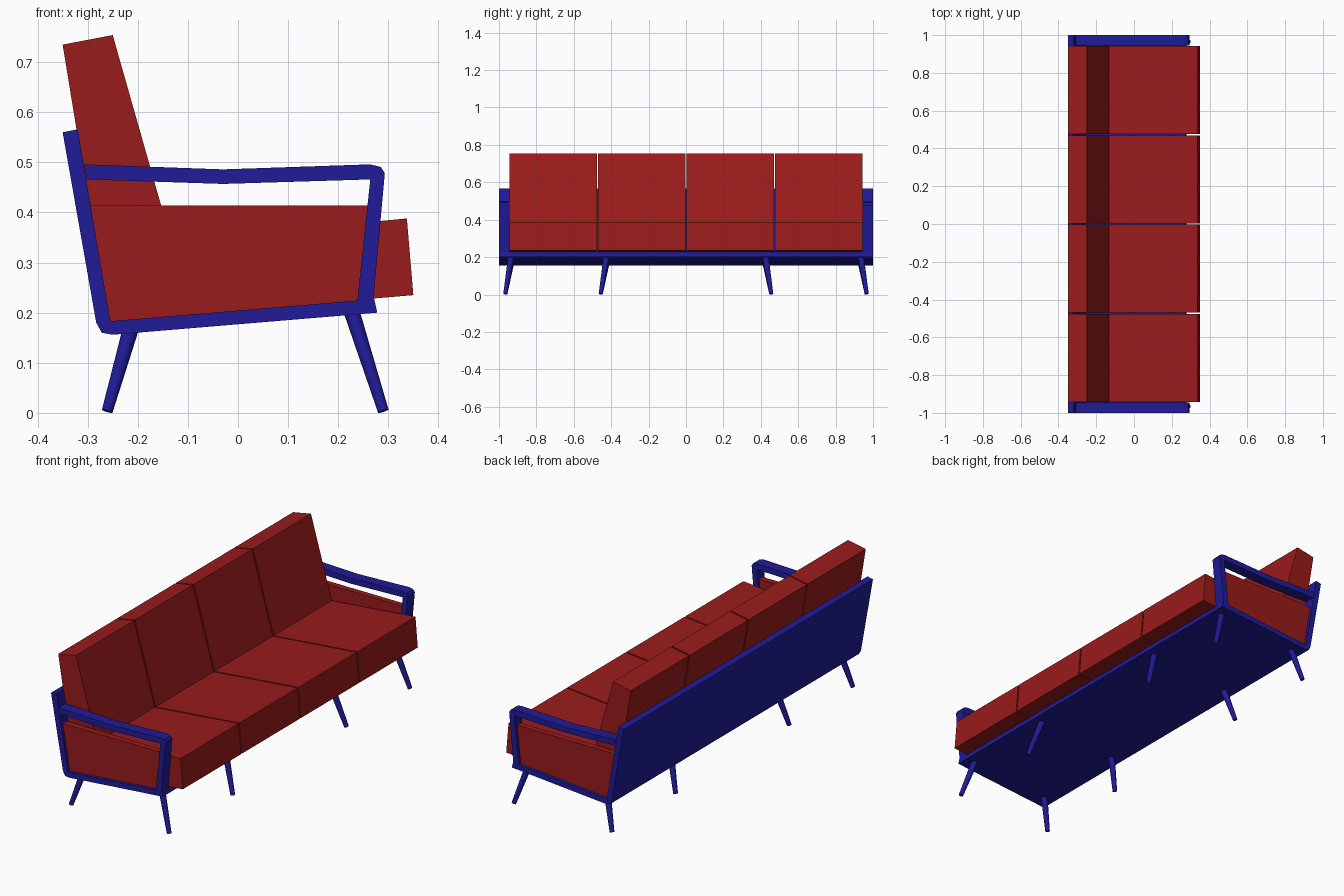
import bpy, bmesh
from mathutils import Vector

if "Cube" in bpy.data.objects:
    bpy.data.objects.remove(bpy.data.objects["Cube"])


def material(name, rgb):
    m = bpy.data.materials.new(name)
    m.diffuse_color = (*rgb, 1)
    m.use_nodes = True
    m.node_tree.nodes["Principled BSDF"].inputs["Base Color"].default_value = m.diffuse_color
    return m


RED = material("upholstery_red", (0.32, 0.011, 0.011))
BLUE = material("frame_blue", (0.014, 0.011, 0.31))


def finish(name, bm, mat):
    bmesh.ops.recalc_face_normals(bm, faces=bm.faces[:])
    me = bpy.data.meshes.new(name)
    bm.to_mesh(me)
    bm.free()
    me.materials.append(mat)
    ob = bpy.data.objects.new(name, me)
    bpy.context.collection.objects.link(ob)
    return ob


def prism(name, profile, y0, y1, mat):
    """Extrude an x-z side profile along y."""
    bm = bmesh.new()
    face = bm.faces.new([bm.verts.new((x, y0, z)) for x, z in profile])
    ext = bmesh.ops.extrude_face_region(bm, geom=[face])["geom"]
    verts = [g for g in ext if isinstance(g, bmesh.types.BMVert)]
    bmesh.ops.translate(bm, verts=verts, vec=(0, y1 - y0, 0))
    return finish(name, bm, mat)


def leg(name, bottom, top, r_bottom, r_top):
    """Tapered round leg between two points."""
    a, b = Vector(bottom), Vector(top)
    bm = bmesh.new()
    bmesh.ops.create_cone(bm, cap_ends=True, segments=20, radius1=r_bottom,
                          radius2=r_top, depth=(b - a).length)
    rot = (b - a).to_track_quat('Z', 'Y').to_matrix()
    bmesh.ops.rotate(bm, verts=bm.verts[:], matrix=rot)
    bmesh.ops.translate(bm, verts=bm.verts[:], vec=(a + b) / 2)
    ob = finish(name, bm, BLUE)
    for p in ob.data.polygons:
        p.use_smooth = len(p.vertices) == 4


# Back board and base board, one bent full-width shell
prism("frame_shell", [(-0.35, 0.56), (-0.32, 0.566), (-0.255, 0.183), (0.272, 0.227),
                      (0.278, 0.20), (-0.25, 0.156), (-0.272, 0.16), (-0.283, 0.18)],
      -1, 1, BLUE)

# Arm frames and upholstered side panels
arm = [(0.238, 0.222), (0.27, 0.225), (0.293, 0.478), (0.285, 0.491), (0.263, 0.496),
       (-0.03, 0.486), (-0.307, 0.496), (-0.302, 0.466), (-0.03, 0.457), (0.264, 0.466)]
panel = [(-0.294, 0.414), (0.262, 0.414), (0.242, 0.222), (-0.257, 0.182)]
for side, s in (("left", -1), ("right", 1)):
    prism(f"{side}_arm", arm, s * 0.945, s, BLUE)
    prism(f"{side}_side_panel", panel, s * 0.955, s * 0.985, RED)

# Four seat and back cushions
seat = [(0.35, 0.235), (0.337, 0.388), (-0.285, 0.33), (-0.257, 0.184)]
back = [(-0.35, 0.735), (-0.25, 0.754), (-0.131, 0.335), (-0.283, 0.325)]
for i in range(4):
    y = (i - 1.5) * 0.473
    prism(f"seat_cushion_{i + 1}", seat, y - 0.233, y + 0.233, RED)
    prism(f"back_cushion_{i + 1}", back, y - 0.233, y + 0.233, RED)

# Eight splayed legs
for s in (-1, 1):
    for pos, y_top, y_bot in (("outer", 0.935, 0.966), ("inner", 0.425, 0.456)):
        tag = f"{pos}_{'right' if s > 0 else 'left'}"
        leg(f"front_leg_{tag}", (0.29, s * y_bot, 0.0035), (0.226, s * y_top, 0.205), 0.011, 0.016)
        leg(f"back_leg_{tag}", (-0.261, s * y_bot, 0.0035), (-0.214, s * y_top, 0.168), 0.011, 0.016)
